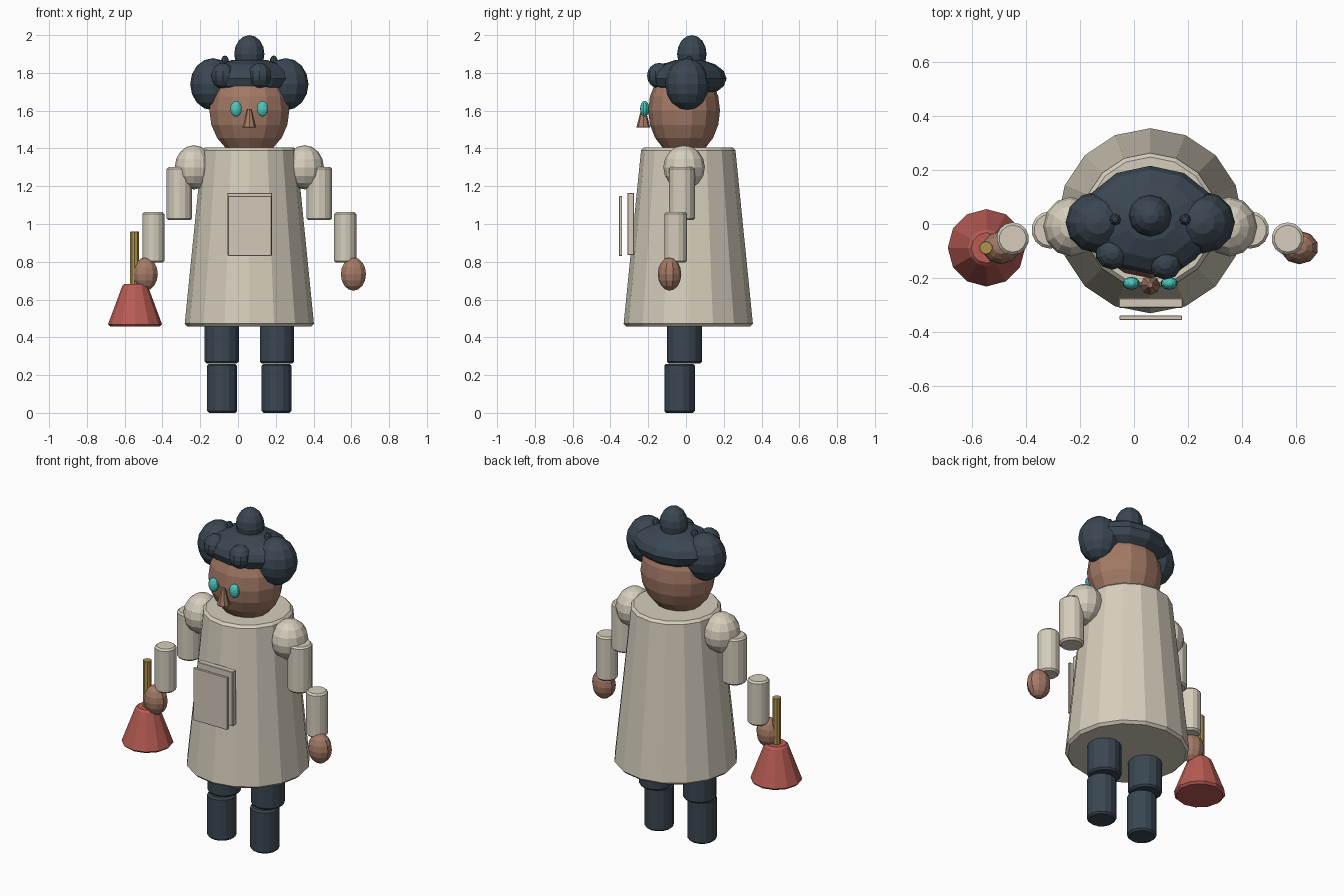
import bpy, bmesh, math
from mathutils import Matrix, Vector

if "Cube" in bpy.data.objects:
    bpy.data.objects.remove(bpy.data.objects["Cube"])

CX = 0.06  # the body's axis, off centre because of the plunger


def material(name, r, g, b):
    lin = [((c / 255 + 0.055) / 1.055) ** 2.4 for c in (r, g, b)]
    m = bpy.data.materials.new(name)
    m.diffuse_color = (*lin, 1)
    m.use_nodes = True
    m.node_tree.nodes["Principled BSDF"].inputs["Base Color"].default_value = m.diffuse_color
    return m


COAT = material("cream cloth", 214, 206, 188)
POCKET = material("pale pocket cloth", 211, 200, 185)
SKIN = material("brown skin", 164, 122, 102)
DARK = material("dark slate", 58, 71, 82)
TEAL = material("teal", 76, 200, 190)
RED = material("rubber red", 184, 92, 84)
WOOD = material("wood", 176, 146, 78)


def finish(name, bm, mat):
    bmesh.ops.recalc_face_normals(bm, faces=bm.faces)
    me = bpy.data.meshes.new(name)
    bm.to_mesh(me)
    bm.free()
    me.materials.append(mat)
    ob = bpy.data.objects.new(name, me)
    bpy.context.collection.objects.link(ob)
    return ob


def ball(name, mat, loc, size, seg=12, rings=8):
    """Faceted ellipsoid with the given radii."""
    bm = bmesh.new()
    bmesh.ops.create_uvsphere(bm, u_segments=seg, v_segments=rings, radius=1)
    bmesh.ops.transform(bm, matrix=Matrix.Translation(loc) @ Matrix.Diagonal((*size, 1)), verts=bm.verts)
    return finish(name, bm, mat)


def drum(name, mat, x, y, z0, z1, r0, r1=None, seg=14, bev=0.01):
    """Upright cylinder or cone with chamfered rims."""
    r1 = r0 if r1 is None else r1
    bm = bmesh.new()
    rings = []
    for r, z in ((r0 - bev, z0), (r0, z0 + bev), (r1, z1 - bev), (r1 - bev, z1)):
        rings.append([bm.verts.new((x + r * math.sin(i * math.tau / seg),
                                    y + r * math.cos(i * math.tau / seg), z)) for i in range(seg)])
    for a, b in zip(rings, rings[1:]):
        for i in range(seg):
            j = (i + 1) % seg
            bm.faces.new((a[i], a[j], b[j], b[i]))
    bm.faces.new(rings[0])
    bm.faces.new(rings[-1])
    return finish(name, bm, mat)


def plate(name, mat, lo, hi, bev):
    lo, hi = Vector(lo), Vector(hi)
    bm = bmesh.new()
    bmesh.ops.create_cube(bm, size=1)
    bmesh.ops.transform(bm, matrix=Matrix.Translation((lo + hi) / 2) @ Matrix.Diagonal((*(hi - lo), 1)),
                        verts=bm.verts)
    bmesh.ops.bevel(bm, geom=bm.edges[:], offset=bev, segments=1, affect='EDGES')
    return finish(name, bm, mat)


# coat and its front pocket
drum("coat", COAT, CX, 0.012, 0.457, 1.405, 0.342, 0.25, seg=16, bev=0.015)
plate("pocket", POCKET, (-0.056, -0.31, 0.835), (0.18, -0.274, 1.165), 0.003)
plate("pocket_flap", POCKET, (-0.053, -0.355, 0.83), (0.177, -0.338, 1.147), 0.002)

# head and face
ball("head", SKIN, (CX, -0.01, 1.6), (0.217, 0.19, 0.245), 14, 10)
drum("nose", SKIN, CX, -0.226, 1.51, 1.61, 0.036, 0.012, seg=8, bev=0.003)

# hair cap, top bun and two fringe curls
ball("hair_cap", DARK, (CX, 0.015, 1.77), (0.25, 0.2, 0.105), 12, 8)
ball("top_bun", DARK, (CX, 0.031, 1.9), (0.08, 0.078, 0.1), 12, 8)
ball("left_curl", DARK, (-0.08, -0.105, 1.785), (0.064, 0.064, 0.068), 10, 8)
ball("right_curl", DARK, (0.115, -0.142, 1.785), (0.064, 0.064, 0.068), 10, 8)

# everything that repeats on both sides
for side, s in (("left", -1), ("right", 1)):
    ball(side + "_side_bun", DARK, (CX + s * 0.193, 0.006, 1.74), (0.12, 0.115, 0.138))
    ball(side + "_hair_pin", DARK, (CX + s * 0.129, 0.016, 1.86), (0.021, 0.021, 0.032), 8, 6)
    ball(side + "_eye", TEAL, (CX + s * 0.07, -0.219, 1.61), (0.032, 0.024, 0.042), 10, 8)
    ball(side + "_shoulder", COAT, (CX + s * 0.293, -0.01, 1.3), (0.102, 0.11, 0.117))
    drum(side + "_upper_arm", COAT, CX + s * 0.37, -0.022, 1.02, 1.302, 0.069)
    drum(side + "_forearm", COAT, CX + s * 0.508, -0.054, 0.795, 1.063, 0.06)
    ball(side + "_hand", SKIN, (CX + s * 0.551, -0.087, 0.735), (0.07, 0.062, 0.088), 10, 8)
    drum(side + "_thigh", DARK, CX + s * 0.146, -0.008, 0.262, 0.52, 0.093)
    drum(side + "_shin", DARK, CX + s * 0.144, -0.034, 0.0, 0.26, 0.081)

# plunger
drum("plunger_handle", WOOD, -0.547, -0.088, 0.6, 0.96, 0.025, seg=10, bev=0.002)
drum("plunger_cup", RED, -0.545, -0.088, 0.457, 0.683, 0.143, 0.068, seg=12, bev=0.012)
